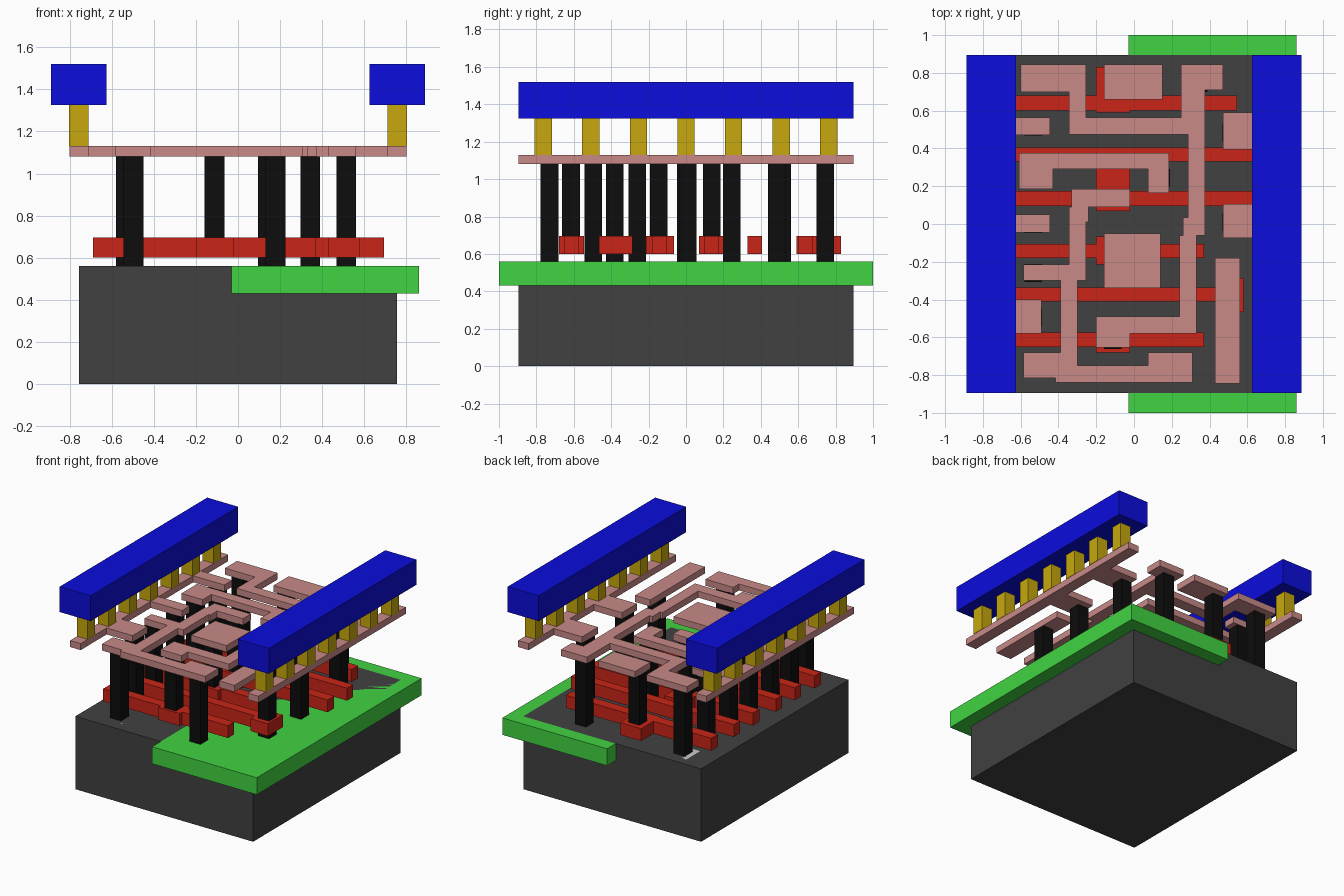
import bpy, bmesh

if "Cube" in bpy.data.objects:
    bpy.data.objects.remove(bpy.data.objects["Cube"])


def material(name, rgb):
    """Material from display (sRGB) colour values, stored as linear."""
    m = bpy.data.materials.new(name)
    lin = [c / 12.92 if c <= 0.04045 else ((c + 0.055) / 1.055) ** 2.4 for c in rgb]
    m.diffuse_color = (*lin, 1)
    m.use_nodes = True
    m.node_tree.nodes["Principled BSDF"].inputs["Base Color"].default_value = m.diffuse_color
    return m


DARK = material("substrate_grey", (0.255, 0.255, 0.255))
GREEN = material("well_green", (0.255, 0.83, 0.255))
BLACK = material("contact_black", (0.05, 0.05, 0.05))
RED = material("gate_red", (0.79, 0.145, 0.09))
PINK = material("metal_pink", (0.785, 0.54, 0.53))
GOLD = material("via_gold", (0.78, 0.66, 0.05))
BLUE = material("rail_blue", (0.045, 0.05, 0.86))


def prism(name, outline, z0, z1, mat=None):
    """Extrude a flat xy outline from z0 to z1."""
    pts = [p for i, p in enumerate(outline) if p != outline[i - 1]]
    bm = bmesh.new()
    face = bm.faces.new([bm.verts.new((x, y, z0)) for x, y in pts])
    top = bmesh.ops.extrude_face_region(bm, geom=[face])["geom"]
    bmesh.ops.translate(bm, vec=(0, 0, z1 - z0),
                        verts=[v for v in top if isinstance(v, bmesh.types.BMVert)])
    bmesh.ops.recalc_face_normals(bm, faces=bm.faces)
    me = bpy.data.meshes.new(name)
    bm.to_mesh(me)
    bm.free()
    if mat:
        me.materials.append(mat)
    ob = bpy.data.objects.new(name, me)
    bpy.context.collection.objects.link(ob)
    return ob


def box(name, x0, x1, y0, y1, z0, z1, mat=None):
    return prism(name, [(x0, y0), (x1, y0), (x1, y1), (x0, y1)], z0, z1, mat)


# Layer heights
TOP, GATE0, GATE1, METAL0, METAL1, RAIL0, RAIL1 = 0.56, 0.60, 0.695, 1.08, 1.13, 1.325, 1.52
L = 0.895

# Substrate block and the well set flush into it
box("substrate", -0.755, 0.755, -L, L, 0, TOP, DARK)
box("well", -0.03, 0.86, -1, 1, 0.43, TOP, GREEN)

# Contacts standing on the substrate, each on a pale flush diffusion patch
deep = [(-0.533, y) for y in (0.515, 0.245, 0.0, -0.26, -0.495)]
deep += [(-0.497, 0.745), (-0.497, -0.73), (0.178, -0.73), (0.143, 0.245), (0.343, 0.745),
         (0.515, 0.485), (0.515, 0.01)]
W = 0.047
for x, y in deep:
    box("contact", x - W, x + W, y - W, y + W, TOP, METAL0, BLACK)
    box("diffusion_patch", x - 0.085, x + 0.085, y - 0.085, y + 0.085, TOP - 0.02, TOP)

# Contacts to the gate bars
for x, y in [(-0.112, 0.745), (-0.112, 0.138), (-0.112, -0.145), (-0.112, -0.615)]:
    box("gate_contact", x - W, x + W, y - W, y + W, GATE1, METAL0, BLACK)
box("gate_contact", 0.515 - W, 0.515 + W, -0.38 - W, -0.38 + W, TOP, METAL0, BLACK)

# Gate bars: y range, right end, optional pad (x0, x1, y0, y1)
gates = [
    (0.60, 0.68, 0.545, (-0.2, -0.02, 0.59, 0.83)),
    (0.33, 0.405, 0.695, None),
    (0.095, 0.175, 0.695, (-0.2, -0.02, 0.07, 0.29)),
    (-0.18, -0.105, 0.37, (-0.2, -0.02, -0.215, -0.065)),
    (-0.41, -0.335, 0.58, (0.43, 0.58, -0.465, -0.285)),
    (-0.65, -0.575, 0.37, (-0.2, -0.02, -0.68, -0.545)),
]
for y0, y1, end, pad in gates:
    low, high = [], []
    if pad:
        a, b, c, d = pad
        low = [(a, y0), (a, c), (b, c), (b, y0)]
        high = [(b, y1), (b, d), (a, d), (a, y1)]
    prism("gate_bar", [(-0.69, y0), *low, (end, y0), (end, y1), *high, (-0.69, y1)],
          GATE0, GATE1, RED)

# Metal wiring traces
prism("long_trace", [
    (-.6, .845), (-.6, .7), (-.345, .7), (-.345, .475), (.285, .475), (.285, .035),
    (.26, .035), (.26, -.06), (.24, -.06), (.24, -.49), (-.2, -.49), (-.2, -.655),
    (-.02, -.655), (-.02, -.58), (.33, -.58), (.33, -.06), (.375, -.06), (.375, .71),
    (.47, .71), (.47, .845), (.25, .845), (.25, .565), (-.255, .565), (-.255, .845)],
    METAL0, METAL1, PINK)
prism("lower_trace", [
    (-.33, .185), (-.33, .09), (-.345, .09), (-.345, -.215), (-.585, -.215), (-.585, -.3),
    (-.39, -.3), (-.39, -.68), (-.585, -.68), (-.585, -.815), (-.415, -.815), (-.415, -.84),
    (.31, -.84), (.31, -.68), (.075, -.68), (.075, -.75), (-.3, -.75), (-.3, -.3),
    (-.255, -.3), (-.255, .01), (-.24, .01), (-.24, .09), (-.02, .09), (-.02, .185)],
    METAL0, METAL1, PINK)
prism("bridge_trace", [
    (-.61, .375), (-.61, .185), (-.43, .185), (-.43, .29), (.075, .29), (.075, .165),
    (.185, .165), (.185, .375)], METAL0, METAL1, PINK)
box("upper_plate", -0.16, 0.15, 0.66, 0.845, METAL0, METAL1, PINK)
box("middle_plate", -0.16, 0.14, -0.34, -0.05, METAL0, METAL1, PINK)
box("side_plate", 0.43, 0.56, -0.845, -0.18, METAL0, METAL1, PINK)

# Metal side strips with tabs (y0, y1, inner x), vias and top rails on both sides
tabs = {
    -1: [(-0.58, -0.4, 0.49), (-0.045, 0.05, 0.445), (0.47, 0.565, 0.445)],
    1: [(-0.075, 0.105, 0.47), (0.395, 0.59, 0.47)],
}
for s, side in ((-1, "left"), (1, "right")):
    outline = [(s * 0.8, L), (s * 0.8, -L), (s * 0.71, -L)]
    for y0, y1, x in tabs[s]:
        outline += [(s * 0.71, y0), (s * x, y0), (s * x, y1), (s * 0.71, y1)]
    outline.append((s * 0.71, L))
    prism(side + "_strip", outline, METAL0, METAL1, PINK)
    for i in range(-3, 4):
        y = i * 0.2545
        box(side + "_via", s * 0.757 - 0.046, s * 0.757 + 0.046, y - 0.046, y + 0.046,
            METAL1, RAIL0, GOLD)
    x0, x1 = sorted((s * 0.625, s * 0.888))
    box(side + "_rail", x0, x1, -L, L, RAIL0, RAIL1, BLUE)
